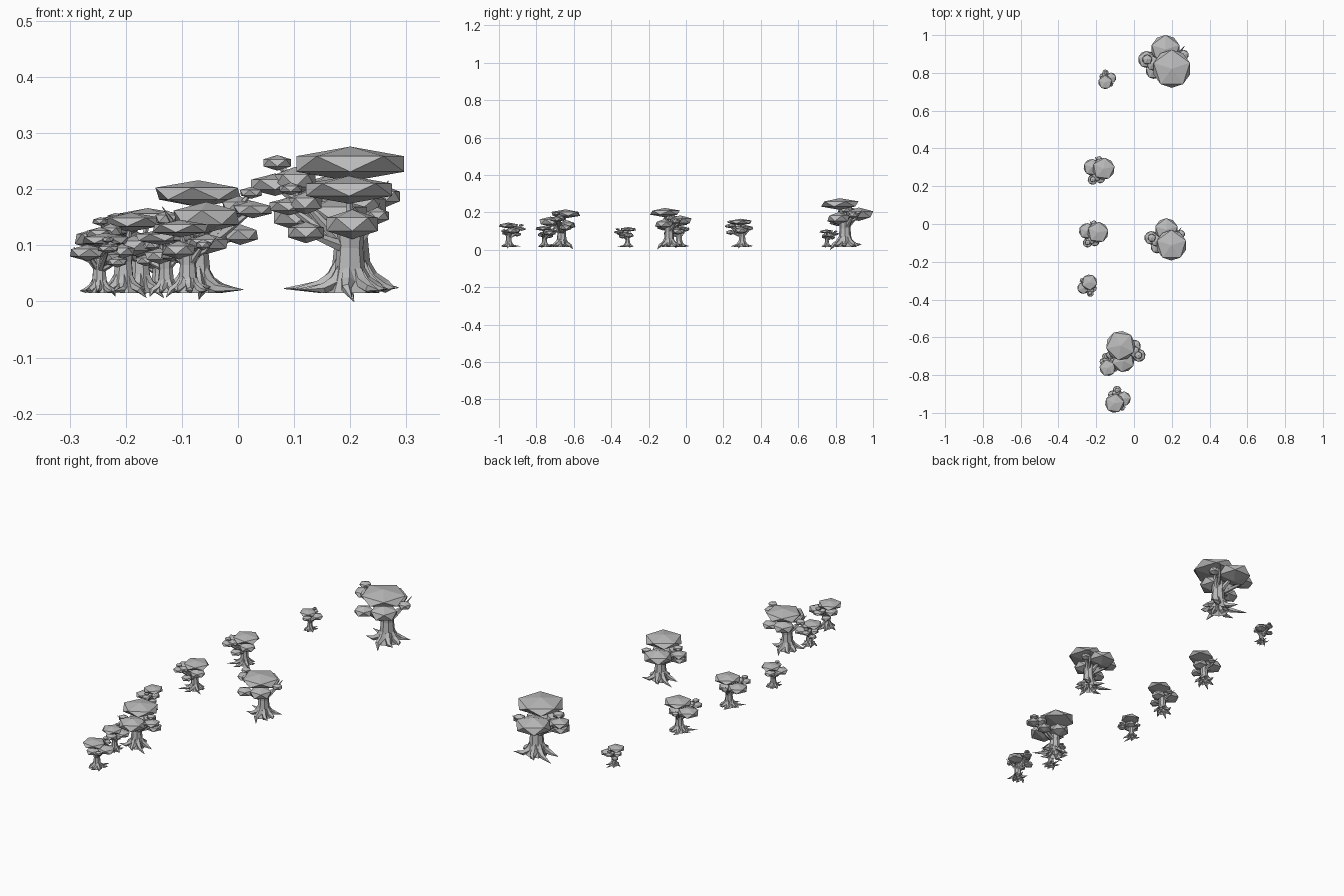
import bpy, bmesh, math, random
from mathutils import Vector, Matrix

random.seed(4)
if "Cube" in bpy.data.objects:
    bpy.data.objects.remove(bpy.data.objects["Cube"], do_unlink=True)

GREY = (0.5, 0.5, 0.5, 1)
grey = bpy.data.materials.new("plain grey")
grey.use_nodes = True
grey.diffuse_color = GREY
grey.node_tree.nodes["Principled BSDF"].inputs["Base Color"].default_value = GREY


def tube(bm, points, radii, sides):
    """Loft an open faceted tube through points, tapering by radii."""
    points = [Vector(p) for p in points]
    rings = []
    for i, (p, r) in enumerate(zip(points, radii)):
        along = points[min(i + 1, len(points) - 1)] - points[max(i - 1, 0)]
        turn = along.to_track_quat('Z', 'Y')
        rings.append([bm.verts.new(p + turn @ Vector((r * math.cos(a), r * math.sin(a), 0)))
                      for a in (math.tau * k / sides for k in range(sides))])
    for low, high in zip(rings, rings[1:]):
        for k in range(sides):
            n = (k + 1) % sides
            bm.faces.new((low[k], low[n], high[n], high[k]))


def finish(bm, name):
    mesh = bpy.data.meshes.new(name)
    bm.to_mesh(mesh)
    bm.free()
    mesh.materials.append(grey)
    return mesh


# Leaf clumps: x, y, z, radius, half height
clumps = [
    (.01, -.028, .230, .101, .031),
    (-.023, .074, .175, .077, .036),
    (.017, -.035, .153, .060, .033),
    (-.12, .021, .232, .026, .014),
    (-.088, 0, .200, .038, .025),
    (-.124, .021, .193, .045, .020),
    (-.086, -.040, .135, .042, .024),
    (.073, .045, .172, .027, .019),
]

# Foliage: flattened twenty-sided balls
bm = bmesh.new()
for x, y, z, r, h in clumps:
    place = (Matrix.Translation((x, y, z)) @ Matrix.Rotation(math.radians(18), 4, 'Z')
             @ Matrix.Diagonal((r / .894, r / .894, h, 1)))
    bmesh.ops.create_icosphere(bm, subdivisions=1, radius=1, matrix=place)
foliage = finish(bm, "foliage")

# Trunk: waisted column, spreading below into roots and above into branches
foot = Vector((.012, 0, 0))
bm = bmesh.new()
tube(bm, [foot + Vector((0, 0, z)) for z in (0, .02, .05, .10, .15)],
     [.05, .042, .034, .029, .034], 8)

# Roots: low bent spikes that hug the ground
lengths = [.08, .10, .10, .135, .105, .08, .08]
for i, reach in enumerate(lengths):
    a = math.tau * i / len(lengths) + random.uniform(-.1, .1)
    bend = a + random.uniform(-.3, .3)
    tip = -.015 if i == 5 else random.uniform(.004, .018)
    path = [(.018, a, .06), (.034, a, .026), (.062, a, .011), (reach, bend, tip)]
    tube(bm, [foot + Vector((d * math.cos(t), d * math.sin(t), z)) for d, t, z in path],
         [.012, .016, .012, .0008], 5)

# Branches: one to each clump, and a bare twig
for x, y, z, r, h in clumps:
    fork = foot + Vector((x * .1, y * .1, .10))
    end = Vector((x, y, z))
    tube(bm, [fork, fork.lerp(end, .45), end], [.014, .011, .005], 5)
tube(bm, [(.012, 0, .12), (.05, .055, .15), (.078, .092, .2)], [.012, .008, .0008], 5)
trunk = finish(bm, "trunk")

# Grove: x, y, turn in degrees, scale
grove = [
    (.19, .85, 0, 1), (.19, -.09, 0, .8), (-.066, -.666, 172, .77),
    (-.178, .294, 65, .58), (-.207, -.043, 65, .55), (-.09, -.942, -81, .5),
    (-.131, -.752, -60, .43), (-.245, -.317, 115, .41), (-.144, .757, -71, .36),
]
for i, (x, y, turn, size) in enumerate(grove, 1):
    for part in (trunk, foliage):
        ob = bpy.data.objects.new(f"tree_{i}_{part.name}", part)
        ob.location = (x, y, .015)
        ob.rotation_euler.z = math.radians(turn)
        ob.scale = (size, size, size)
        bpy.context.scene.collection.objects.link(ob)
